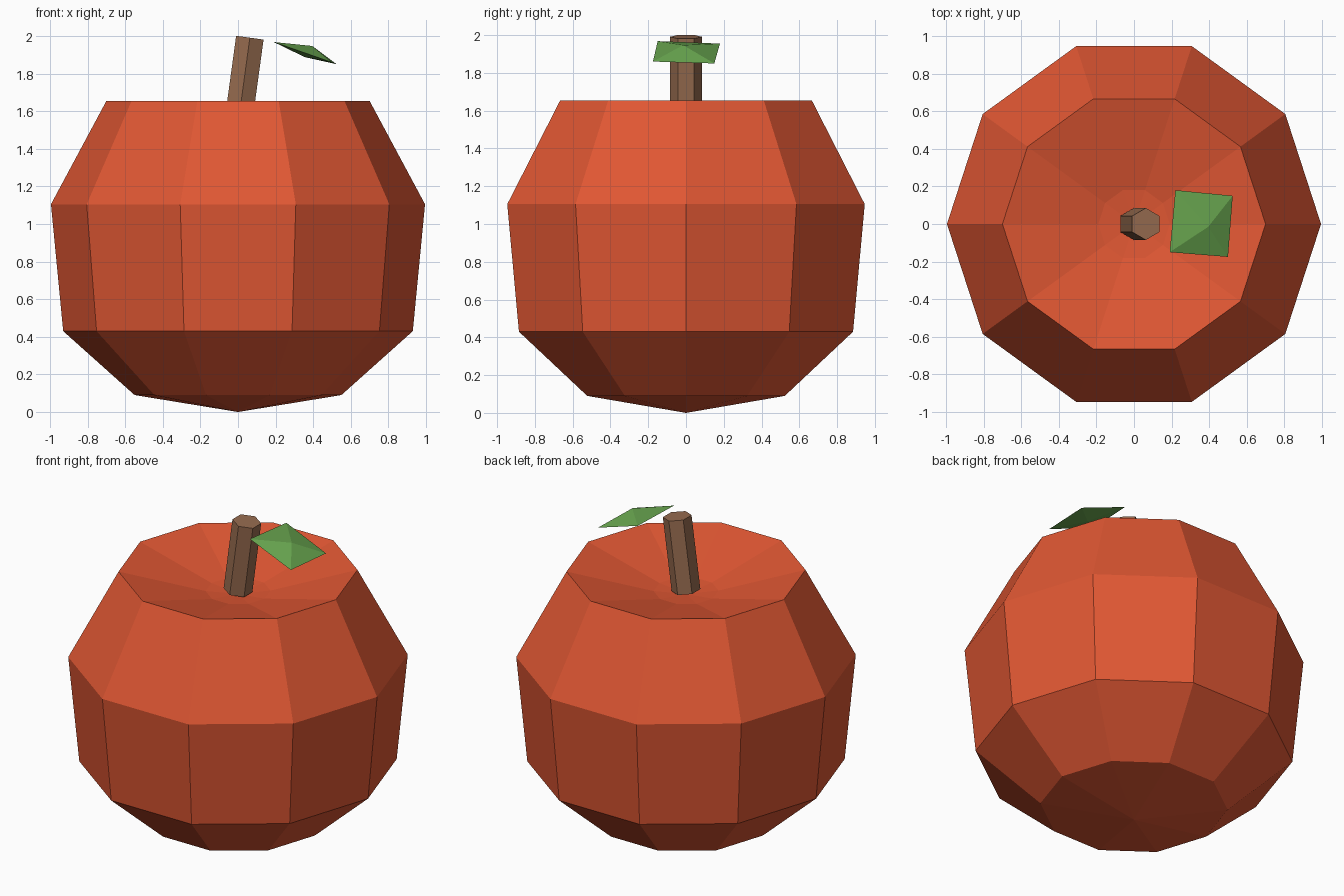
import bpy, bmesh, math
from mathutils import Vector

if "Cube" in bpy.data.objects:
    bpy.data.objects.remove(bpy.data.objects["Cube"])


def material(name, srgb):
    m = bpy.data.materials.new(name)
    lin = [((c / 255 + 0.055) / 1.055) ** 2.4 for c in srgb]
    m.diffuse_color = (*lin, 1)
    m.use_nodes = True
    m.node_tree.nodes["Principled BSDF"].inputs["Base Color"].default_value = m.diffuse_color
    return m


def finish(bm, name, mat):
    bmesh.ops.recalc_face_normals(bm, faces=bm.faces)
    mesh = bpy.data.meshes.new(name)
    bm.to_mesh(mesh)
    bm.free()
    mesh.materials.append(mat)
    ob = bpy.data.objects.new(name, mesh)
    bpy.context.collection.objects.link(ob)
    return ob


red = material("apple_red", (224, 87, 51))
brown = material("stem_brown", (150, 107, 79))
green = material("leaf_green", (104, 165, 79))

# Fruit: ten-sided lathe of a profile (radius, height) with a dimpled top
SIDES = 10
profile = [(0.55, 0.09), (0.93, 0.43), (0.995, 1.105), (0.70, 1.655), (0.19, 1.525)]
bm = bmesh.new()
rings = []
for r, z in profile:
    rings.append([bm.verts.new((r * math.cos(math.tau * i / SIDES),
                                r * math.sin(math.tau * i / SIDES), z))
                  for i in range(SIDES)])
bottom = bm.verts.new((0, 0, 0))
dimple = bm.verts.new((0, 0, 1.505))
for i in range(SIDES):
    j = (i + 1) % SIDES
    for a, b in zip(rings, rings[1:]):
        bm.faces.new((a[i], a[j], b[j], b[i]))
    bm.faces.new((bottom, rings[0][j], rings[0][i]))
    bm.faces.new((dimple, rings[-1][i], rings[-1][j]))
finish(bm, "fruit", red)

# Stem: leaning six-sided prism
base, tip = Vector((0, 0, 1.53)), Vector((0.063, 0, 1.991))
axis = tip - base
bm = bmesh.new()
bmesh.ops.create_cone(bm, cap_ends=True, segments=6, radius1=0.085, radius2=0.085,
                      depth=axis.length)
stem = finish(bm, "stem", brown)
stem.location = (base + tip) / 2
stem.rotation_euler = (0, math.atan2(axis.x, axis.z), 0)

# Leaf: thin tilted diamond with a raised and a lowered centre
bm = bmesh.new()
corners = [bm.verts.new(c) for c in ((0.22, 0.18, 1.955), (0.525, 0.15, 1.85),
                                     (0.50, -0.175, 1.86), (0.19, -0.15, 1.968))]
upper = bm.verts.new((0.395, -0.015, 1.947))
lower = bm.verts.new((0.355, 0.0, 1.888))
for i in range(4):
    a, b = corners[i], corners[(i + 1) % 4]
    bm.faces.new((a, upper, b))
    bm.faces.new((a, b, lower))
finish(bm, "leaf", green)
